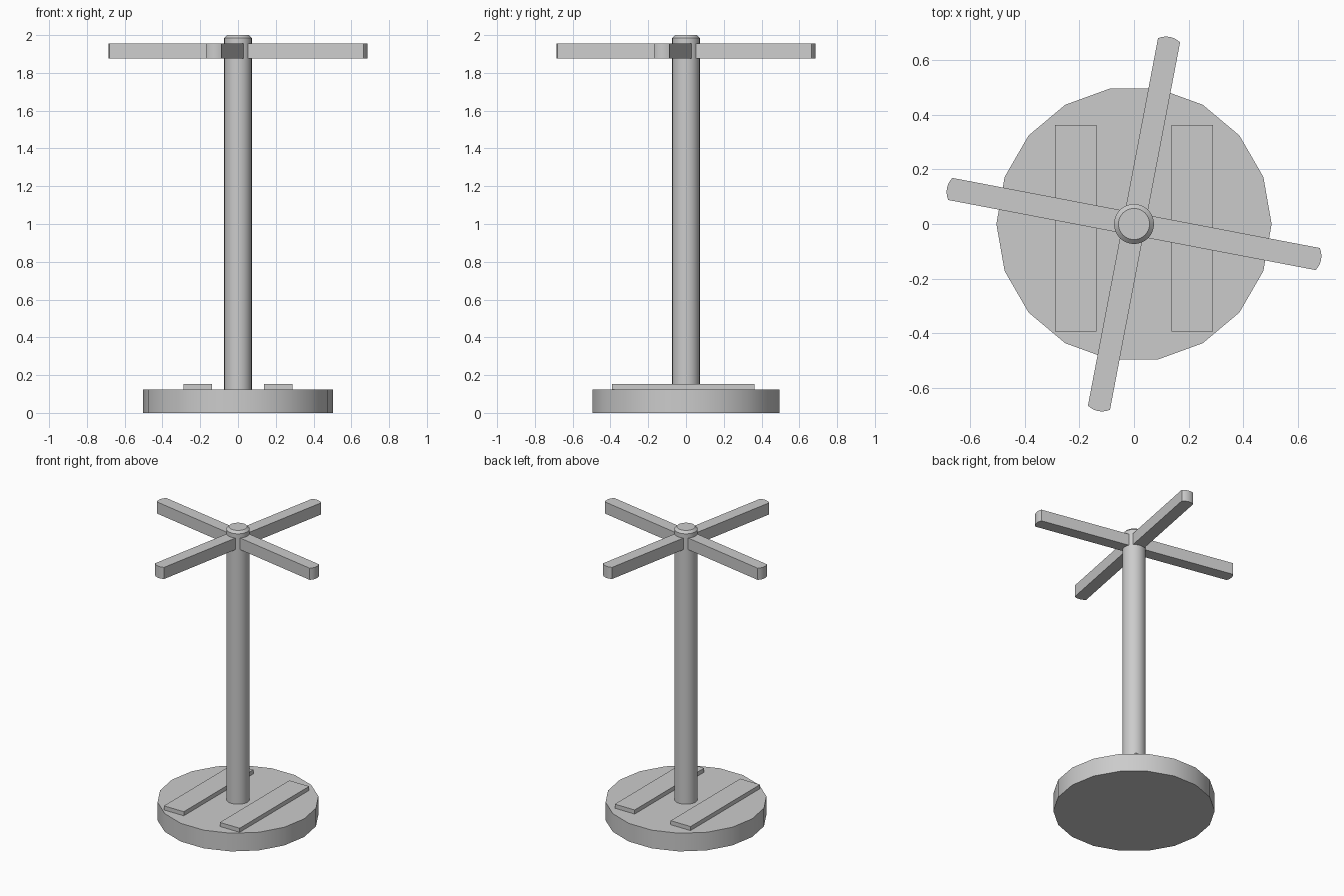
import bpy, bmesh, math
from mathutils import Matrix

if "Cube" in bpy.data.objects:
    bpy.data.objects.remove(bpy.data.objects["Cube"], do_unlink=True)

GREY = (0.6, 0.6, 0.6, 1)
mat = bpy.data.materials.new("light_grey")
mat.use_nodes = True
mat.diffuse_color = GREY
mat.node_tree.nodes["Principled BSDF"].inputs["Base Color"].default_value = GREY


def add_prism(name, rings, smooth=False):
    """Skin a stack of matching closed rings and cap both ends."""
    bm = bmesh.new()
    loops = [[bm.verts.new(p) for p in ring] for ring in rings]
    count = len(loops[0])
    for low, high in zip(loops, loops[1:]):
        for i in range(count):
            j = (i + 1) % count
            bm.faces.new((low[i], low[j], high[j], high[i]))
    bm.faces.new(loops[0][::-1])
    bm.faces.new(loops[-1])
    mesh = bpy.data.meshes.new(name)
    bm.to_mesh(mesh)
    bm.free()
    mesh.materials.append(mat)
    obj = bpy.data.objects.new(name, mesh)
    bpy.context.collection.objects.link(obj)
    if smooth:
        bpy.ops.object.select_all(action='DESELECT')
        obj.select_set(True)
        bpy.context.view_layer.objects.active = obj
        bpy.ops.object.shade_smooth_by_angle(angle=math.radians(30))
    return obj


def circle(radius, z, sides):
    return [(radius * math.cos(math.tau * i / sides),
             radius * math.sin(math.tau * i / sides), z) for i in range(sides)]


def extrude(outline, bottom, top):
    return [[(x, y, z) for x, y in outline] for z in (bottom, top)]


# Round base
add_prism("base", [circle(0.503, z, 18) for z in (0, 0.125)], smooth=True)

# Pole with a chamfered top
add_prism("pole", [circle(r, z, 32) for r, z in
                   ((0.073, 0.12), (0.073, 1.984), (0.057, 2.0))], smooth=True)

# Two flat planks on the base
for side, label in ((1, "left"), (-1, "right")):
    a, b = sorted((side * 0.137, side * 0.288))
    add_prism(label + "_plank", extrude(
        [(a, -0.393), (b, -0.393), (b, 0.362), (a, 0.362)], 0.12, 0.153))

# Four arms with rounded tips
half_width, tip_radius = 0.041, 0.073
spread = math.asin(half_width / tip_radius)
tip = [(0.623 + tip_radius * math.cos(a), tip_radius * math.sin(a))
       for a in (spread * (i / 3 - 1) for i in range(7))]
arm_outline = [(0, half_width), (0, -half_width)] + tip
for i in range(4):
    arm = add_prism(f"arm_{i + 1}", extrude(arm_outline, 1.875, 1.955), smooth=True)
    arm.data.transform(Matrix.Rotation(math.radians(90 * i - 10.8), 4, 'Z'))
